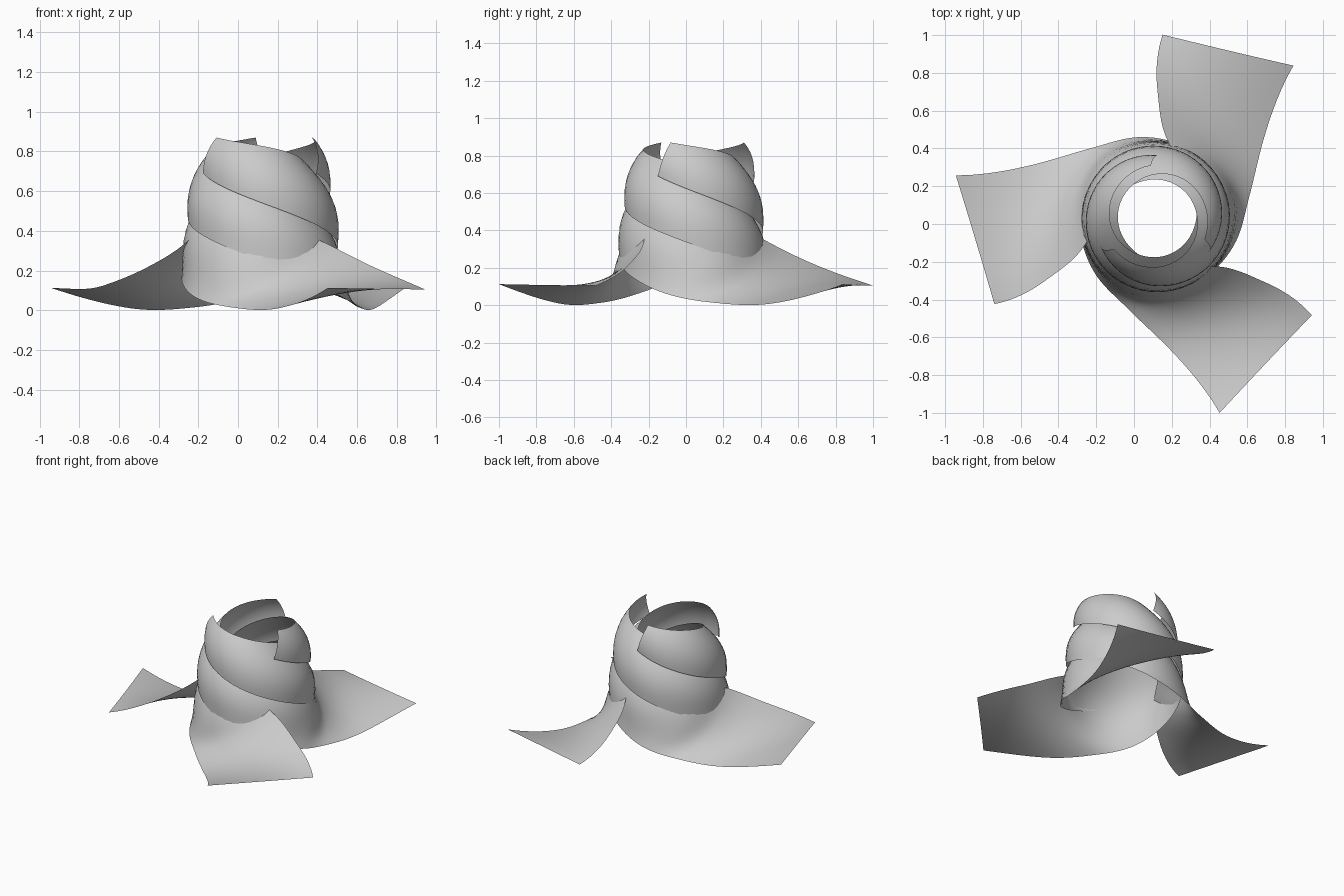
import bpy, math
from mathutils import Vector

if "Cube" in bpy.data.objects:
    bpy.data.objects.remove(bpy.data.objects["Cube"])

CENTRE = Vector((0.118, 0.032, 0))
# rails of one ribbon, from flared tip to top end: (angle, radius, height)
LOWER = [(-72, 1.085, .113), (-83, .717, .010), (-106, .51, .013), (-140, .435, .065),
         (-190, .397, .20), (-260, .382, .375), (-325, .362, .53), (-393.5, .33, .69)]
MIDDLE = [(-53, .964, .108), (-58.5, .635, .10), (-74, .445, .16), (-104, .40, .255),
          (-158, .377, .38), (-240, .362, .545), (-315, .345, .68), (-388.5, .323, .788)]
UPPER = [(-32, .971, .105), (-30.6, .668, .213), (-38, .418, .335), (-66, .28, .44),
         (-125, .21, .56), (-220, .21, .70), (-305, .25, .805), (-384, .279, .87)]
STEPS, ACROSS = 10, 12


def smooth_rail(pts, turn):
    """Catmull-Rom in polar space, returned as xyz points."""
    p = [Vector(q) for q in pts]
    p = [3 * p[0] - 3 * p[1] + p[2]] + p + [2 * p[-1] - p[-2]]
    out = []
    n = len(pts) - 1
    for k in range(n * STEPS + 1):
        i = min(k // STEPS, n - 1)
        t = k / STEPS - i
        a, b, c, d = p[i:i + 4]
        q = 0.5 * (2 * b + (c - a) * t + (2 * a - 5 * b + 4 * c - d) * t * t
                   + (3 * b - a - 3 * c + d) * t ** 3)
        ang = math.radians(q.x + turn)
        out.append(CENTRE + Vector((q.y * math.cos(ang), q.y * math.sin(ang), q.z)))
    return out


def ribbon(name, turn):
    verts, faces = [], []
    rails = [smooth_rail(r, turn) for r in (LOWER, MIDDLE, UPPER)]
    for lo, mid, up in zip(*rails):
        for j in range(ACROSS + 1):
            s = j / ACROSS
            verts.append(lo * (1 - s) * (1 - 2 * s) + mid * 4 * s * (1 - s) + up * s * (2 * s - 1))
    w = ACROSS + 1
    for i in range(len(rails[0]) - 1):
        for j in range(ACROSS):
            a = i * w + j
            faces.append((a, a + w, a + w + 1, a + 1)[::-1])
    me = bpy.data.meshes.new(name)
    me.from_pydata(verts, [], faces)
    me.polygons.foreach_set("use_smooth", [True] * len(faces))
    ob = bpy.data.objects.new(name, me)
    bpy.context.collection.objects.link(ob)


# three identical spiral ribbons around the open core
for n in range(3):
    ribbon(f"spiral_ribbon_{n + 1}", 120 * n)
